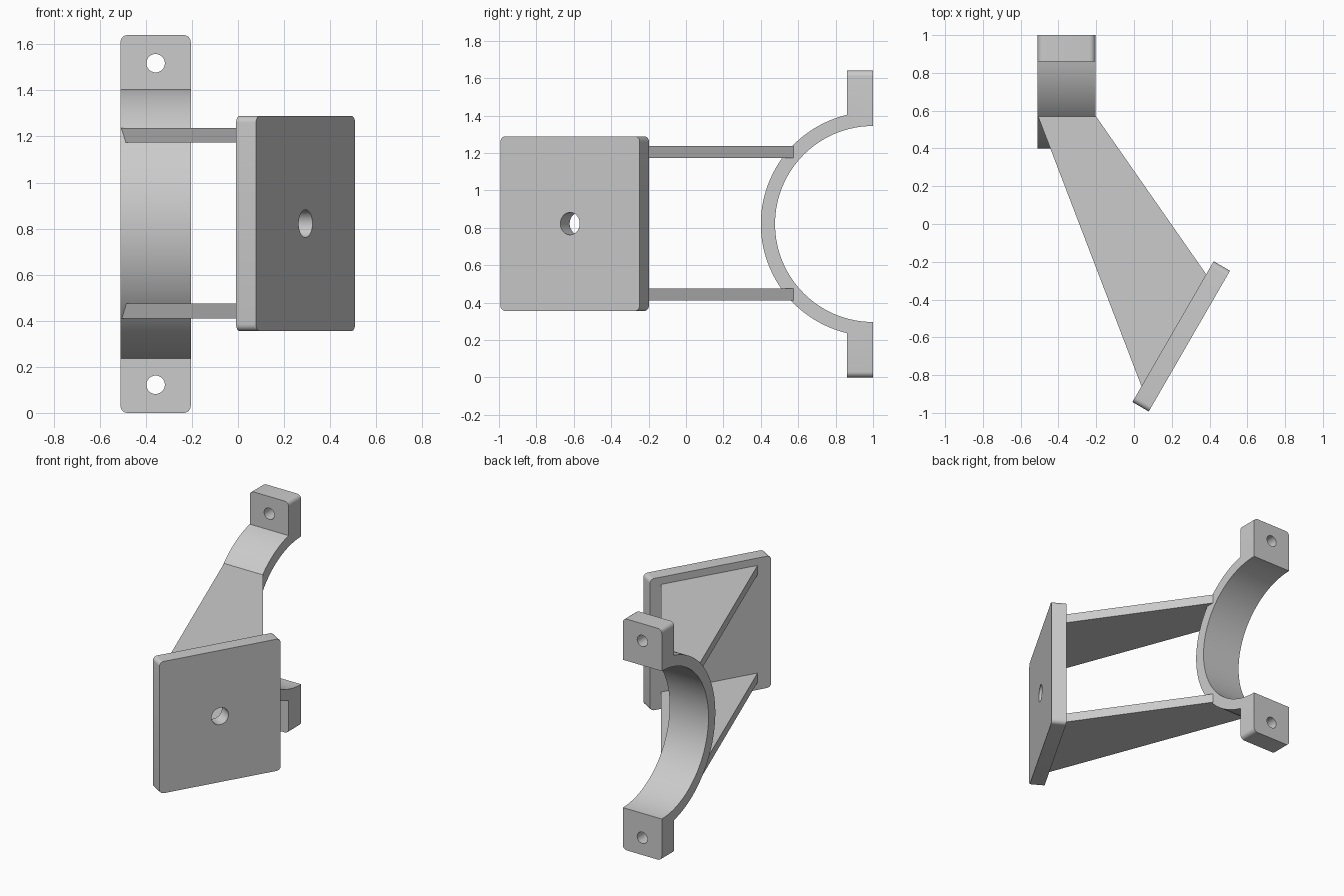
import bpy, bmesh, math
from mathutils import Vector, Matrix

if "Cube" in bpy.data.objects:
    bpy.data.objects.remove(bpy.data.objects["Cube"])

grey = bpy.data.materials.new("light_grey")
grey.use_nodes = True
grey.diffuse_color = (0.6, 0.6, 0.6, 1)
grey.node_tree.nodes["Principled BSDF"].inputs["Base Color"].default_value = grey.diffuse_color

MID_Z = 0.82


def prism(name, points, extrude, round_test=None, radius=0.03):
    """Extrude a flat outline; round the edges chosen by round_test."""
    bm = bmesh.new()
    face = bm.faces.new([bm.verts.new(p) for p in points])
    new = bmesh.ops.extrude_face_region(bm, geom=[face], use_keep_orig=True)["geom"]
    bmesh.ops.translate(bm, vec=extrude, verts=[v for v in new if isinstance(v, bmesh.types.BMVert)])
    bmesh.ops.recalc_face_normals(bm, faces=bm.faces)
    if round_test:
        edges = [e for e in bm.edges if round_test(*(v.co for v in e.verts))]
        bmesh.ops.bevel(bm, geom=edges, offset=radius, segments=6, profile=0.5, affect="EDGES")
    mesh = bpy.data.meshes.new(name)
    bm.to_mesh(mesh)
    bm.free()
    obj = bpy.data.objects.new(name, mesh)
    bpy.context.collection.objects.link(obj)
    mesh.materials.append(grey)
    return obj


def activate(obj):
    bpy.ops.object.select_all(action="DESELECT")
    obj.select_set(True)
    bpy.context.view_layer.objects.active = obj


def drill(obj, centre, direction, radius):
    """Cut a round through hole."""
    rotation = Vector(direction).to_track_quat("Z", "Y").to_euler()
    bpy.ops.mesh.primitive_cylinder_add(vertices=40, radius=radius, depth=0.4,
                                        location=centre, rotation=rotation)
    cutter = bpy.context.object
    cutter.name = "hole_cutter"
    cutter.hide_render = True
    cutter.data.materials.append(grey)
    mod = obj.modifiers.new("hole", "BOOLEAN")
    mod.operation, mod.solver, mod.object = "DIFFERENCE", "EXACT", cutter
    activate(obj)
    bpy.ops.object.modifier_apply(modifier=mod.name)
    bpy.data.objects.remove(cutter)


def smooth(obj):
    activate(obj)
    bpy.ops.object.shade_smooth_by_angle(angle=math.radians(30))


# Half-ring clamp with a square tab at each end, as one side outline
OUTER, INNER, TAB_Y, STEPS = 0.6, 0.524, 0.86, 64
X0, X1 = -0.51, -0.205


def arc(radius, limit):
    angles = [-limit + 2 * limit * i / STEPS for i in range(STEPS + 1)]
    return [(X0, 1 - radius * math.cos(a), MID_Z + radius * math.sin(a)) for a in angles]


outline = arc(OUTER, math.acos((1 - TAB_Y) / OUTER))
outline += [(X0, TAB_Y, 2 * MID_Z), (X0, 1, 2 * MID_Z)]
outline += arc(INNER, math.pi / 2)[::-1]
outline += [(X0, 1, 0), (X0, TAB_Y, 0)]


def tab_corner(a, b):
    return abs(a.z - b.z) < 1e-4 and abs(a.x - b.x) < 1e-4 and abs(a.z - MID_Z) > MID_Z - 0.01


clamp = prism("half_ring_clamp", outline, (X1 - X0, 0, 0), tab_corner)
for side in (-1, 1):
    drill(clamp, ((X0 + X1) / 2, 0.93, MID_Z + side * 0.698), (0, 1, 0), 0.04)
smooth(clamp)

# Angled mounting plate with rounded corners and a centre hole
half_w, half_h, thick = 0.43, 0.467, 0.1
corners = [(s * half_w, -thick / 2, t * half_h) for s, t in ((-1, -1), (1, -1), (1, 1), (-1, 1))]
plate = prism("mounting_plate", corners, (0, thick, 0),
              lambda a, b: abs(a.y - b.y) > 0.05)
drill(plate, (0, 0, 0), (0, 1, 0), 0.06)
plate.data.transform(Matrix.Translation((0.25, -0.595, MID_Z + 0.002)) @ Matrix.Rotation(math.radians(60), 4, "Z"))
smooth(plate)

# Two tapered arms joining clamp and plate
arm_plan = [(X0, 0.575), (X1, 0.575), (0.385, -0.27), (0.4, -0.285), (0.055, -0.875), (0.04, -0.86)]
for name, z in (("lower_arm", 0.41), ("upper_arm", 1.173)):
    prism(name, [(x, y, z) for x, y in arm_plan], (0, 0, 0.064))
